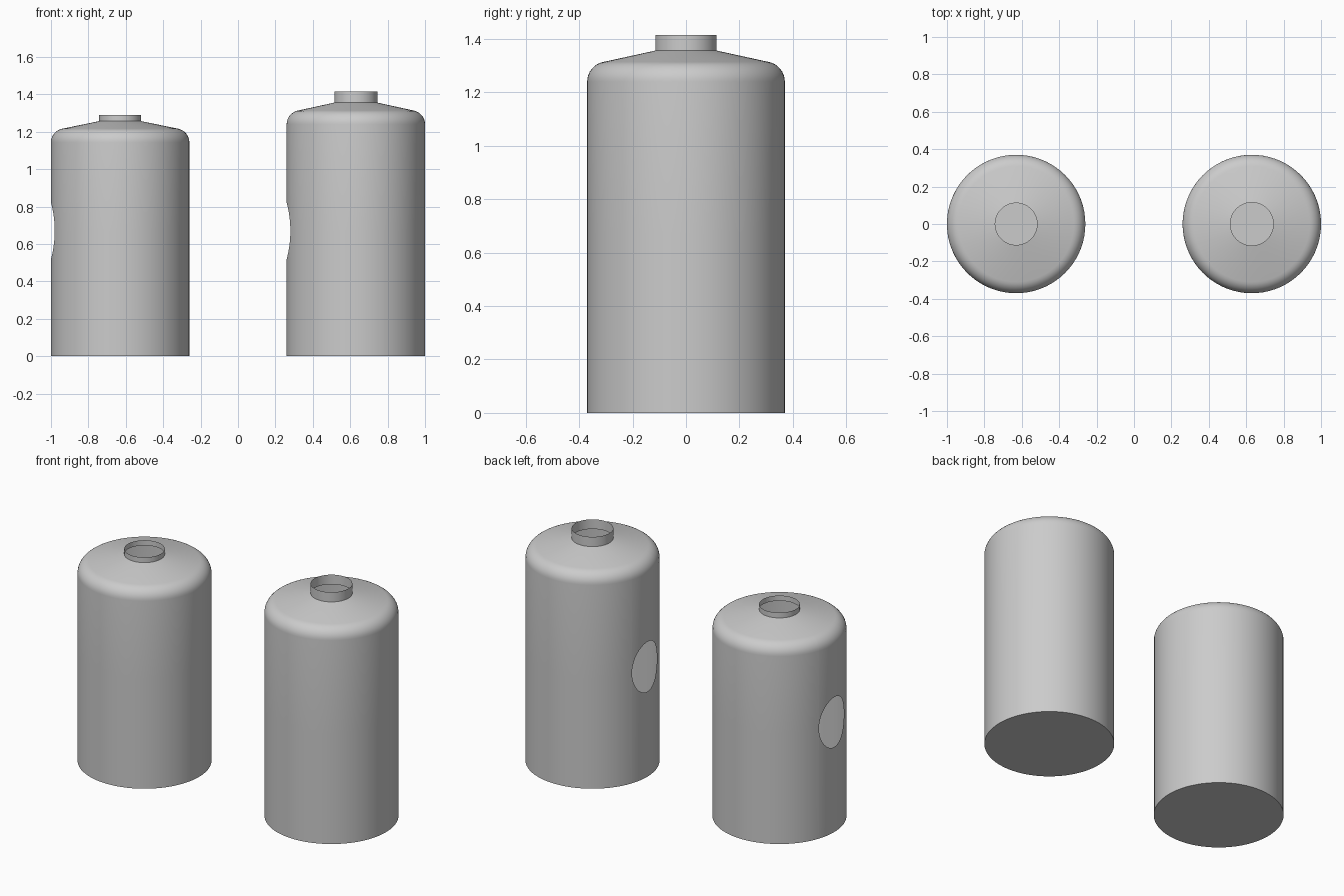
import bpy, bmesh, math

if "Cube" in bpy.data.objects:
    bpy.data.objects.remove(bpy.data.objects["Cube"])

R = 0.37                 # body radius
FILLET = 0.075           # shoulder rounding
HOLE_Z, HOLE_H, HOLE_A = 0.67, 0.152, math.asin(0.12 / R)

# column angles measured from the hole centre: fine across the hole, even elsewhere
N_HOLE, N_REST = 20, 64
columns = [-HOLE_A * math.cos(math.pi * k / N_HOLE) for k in range(N_HOLE + 1)]
span = 2 * math.pi - 2 * HOLE_A
columns += [HOLE_A + span * k / N_REST for k in range(1, N_REST)]


def make_tank(name, x, wall_z, cone_z, neck_r, top_z):
    # shoulder, cone and neck profile
    upper = []
    for k in range(9):
        t = math.radians(79) * k / 8
        upper.append((R - FILLET + FILLET * math.cos(t), wall_z + FILLET * math.sin(t)))
    upper += [(neck_r, cone_z), (neck_r, top_z)]

    bm = bmesh.new()
    grid = []
    for a in columns:
        h = HOLE_H * math.sqrt(max(0, 1 - (a / HOLE_A) ** 2)) if abs(a) <= HOLE_A else 0
        profile = [(R, 0), (R, HOLE_Z - h), (R, HOLE_Z + h)] + upper
        grid.append([bm.verts.new((x - r * math.cos(a), -r * math.sin(a), z))
                     for r, z in profile])

    # walls, leaving out the row that forms the oval opening
    n = len(grid)
    for i in range(n):
        p, q = grid[i], grid[(i + 1) % n]
        for j in range(len(p) - 1):
            if j != 1:
                bm.faces.new((p[j], q[j], q[j + 1], p[j + 1]))
    # closed base
    bm.faces.new([c[0] for c in reversed(grid)])
    bmesh.ops.remove_doubles(bm, verts=bm.verts, dist=1e-5)
    bmesh.ops.recalc_face_normals(bm, faces=bm.faces)

    mesh = bpy.data.meshes.new(name)
    bm.to_mesh(mesh)
    bm.free()
    obj = bpy.data.objects.new(name, mesh)
    bpy.context.collection.objects.link(obj)
    bpy.ops.object.select_all(action='DESELECT')
    obj.select_set(True)
    bpy.context.view_layer.objects.active = obj
    bpy.ops.object.shade_smooth_by_angle(angle=math.radians(30))


make_tank("short_canister", -0.63, 1.143, 1.257, 0.112, 1.289)
make_tank("tall_canister", 0.63, 1.24, 1.356, 0.115, 1.415)
